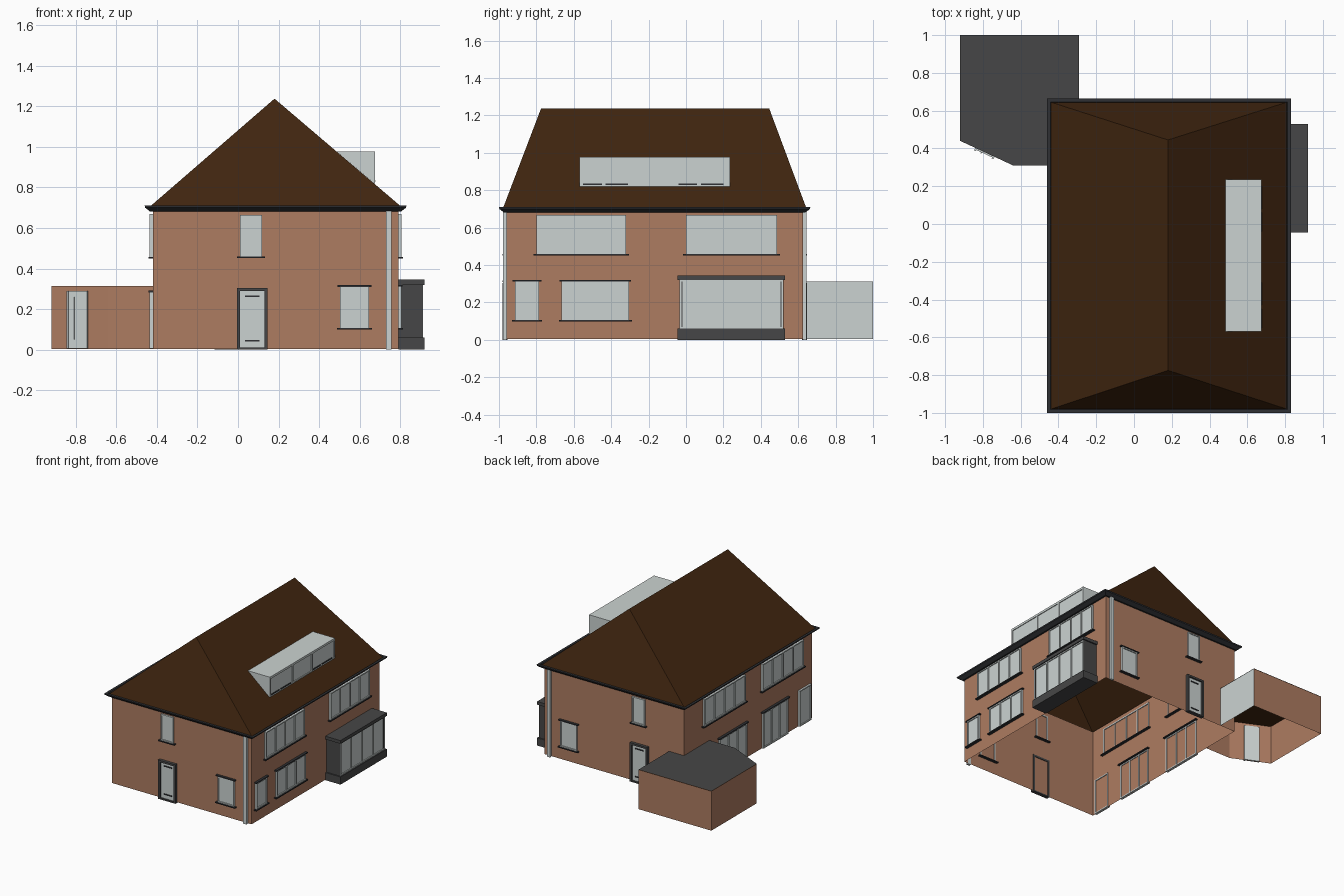
import bpy, bmesh
from mathutils import Vector

if "Cube" in bpy.data.objects:
    bpy.data.objects.remove(bpy.data.objects["Cube"])


def material(name, r, g, b):
    m = bpy.data.materials.new(name)
    m.use_nodes = True
    m.diffuse_color = (r, g, b, 1)
    m.node_tree.nodes["Principled BSDF"].inputs["Base Color"].default_value = (r, g, b, 1)
    return m


BRICK = material("brick", 0.42, 0.2, 0.12)
LIGHT = material("pale grey", 0.6, 0.65, 0.64)
DARK = material("dark grey", 0.062, 0.062, 0.063)
BLACK = material("charcoal", 0.028, 0.03, 0.034)
ROOF = material("brown tile", 0.052, 0.019, 0.005)


def finish(name, bm, *mats):
    mesh = bpy.data.meshes.new(name)
    bm.to_mesh(mesh)
    bm.free()
    for m in mats:
        mesh.materials.append(m)
    ob = bpy.data.objects.new(name, mesh)
    bpy.context.collection.objects.link(ob)
    return ob


def loft(bm, loops):
    """Bridge closed loops of points with quads; return vertex loops."""
    rings = [[bm.verts.new(p) for p in loop] for loop in loops]
    for a, b in zip(rings, rings[1:]):
        for i in range(len(a)):
            j = (i + 1) % len(a)
            bm.faces.new((a[i], a[j], b[j], b[i]))
    return rings


# House outline
X0, X1, Y0, Y1 = -0.42, 0.79, -0.96, 0.625


def outline(offset, z):
    a, b, c, d = X0 - offset, X1 + offset, Y0 - offset, Y1 + offset
    return [(a, c, z), (b, c, z), (b, d, z), (a, d, z)]


# Each wall: origin, horizontal direction, outward normal
FRONT = (Vector((0, Y0, 0)), Vector((1, 0, 0)), Vector((0, -1, 0)))
BACK = (Vector((0, Y1, 0)), Vector((1, 0, 0)), Vector((0, 1, 0)))
LEFT = (Vector((X1, 0, 0)), Vector((0, 1, 0)), Vector((1, 0, 0)))
RIGHT = (Vector((X0, 0, 0)), Vector((0, 1, 0)), Vector((-1, 0, 0)))


def boxes(name, mat, wall, items):
    """Boxes on a wall, each (u0, u1, z0, z1, depth0, depth1)."""
    origin, along, out = wall
    bm = bmesh.new()
    for u0, u1, z0, z1, d0, d1 in items:
        loops = [[origin + along * u + out * d + Vector((0, 0, z))
                  for u, d in ((u0, d0), (u1, d0), (u1, d1), (u0, d1))]
                 for z in (z0, z1)]
        low, high = loft(bm, loops)
        bm.faces.new(low)
        bm.faces.new(high)
    bmesh.ops.recalc_face_normals(bm, faces=bm.faces)
    return finish(name, bm, mat)


def window(name, wall, u0, u1, z0, z1, panes=1, sill=True, lintel=False, base=0):
    t, back, front = 0.009, base - 0.006, base + 0.015
    parts = [(u0, u1, z0, z1, base + 0.001, base + 0.008),
             (u0, u1, z0, z0 + t, back, front), (u0, u1, z1 - t, z1, back, front)]
    for i in range(panes + 1):
        u = u0 + (u1 - u0 - t) * i / panes
        parts.append((u, u + t, z0, z1, back, front))
    boxes(name, LIGHT, wall, parts)
    ledges = []
    if sill:
        ledges.append((u0 - 0.015, u1 + 0.015, z0 - 0.008, z0, base - 0.02, base + 0.022))
    if lintel:
        ledges.append((u0 - 0.012, u1 + 0.012, z1, z1 + 0.008, base - 0.02, base + 0.02))
    if ledges:
        boxes(name + "_ledges", BLACK, wall, ledges)


def door(name, wall, u0, u1):
    z, t = 0.305, 0.015
    boxes(name + "_frame", DARK, wall, [
        (u0, u0 + t, 0, z, -0.005, 0.022), (u1 - t, u1, 0, z, -0.005, 0.022),
        (u0, u1, z - t, z, -0.005, 0.022), (u0, u1, 0, 0.01, -0.005, 0.022)])
    boxes(name + "_leaf", LIGHT, wall, [(u0 + t, u1 - t, 0.01, z - t, 0.001, 0.009)])
    boxes(name + "_fittings", BLACK, wall, [
        (u0 + 0.04, u1 - 0.04, h, h + 0.008, 0.008, 0.014) for h in (0.04, 0.26)])


# Brick walls, open above and below
bm = bmesh.new()
loft(bm, [outline(0, 0.004), outline(0, 0.7)])
finish("house_walls", bm, BRICK)

# Flared eaves
bm = bmesh.new()
loft(bm, [outline(o, z) for o, z in
          ((0, 0.68), (0.012, 0.68), (0.038, 0.7), (0.04, 0.71), (0.022, 0.71), (0.018, 0.7), (0, 0.7))])
finish("eaves", bm, BLACK)

# Hipped roof
bm = bmesh.new()
a, b, c, d = [bm.verts.new(p) for p in outline(0.02, 0.7)]
r0, r1 = bm.verts.new((0.18, -0.775, 1.237)), bm.verts.new((0.18, 0.445, 1.237))
for f in ((a, b, r0), (b, c, r1, r0), (c, d, r1), (d, a, r0, r1)):
    bm.faces.new(f)
finish("hipped_roof", bm, ROOF)

# Dormer: wedge that meets the roof slope
bm = bmesh.new()
section = ((0.485, 0.977), (0.67, 0.977), (0.67, 0.82))
s, e = loft(bm, [[(x, y, z) for x, z in section] for y in (-0.57, 0.235)])
bm.faces.new(s)
bm.faces.new(e)
bmesh.ops.recalc_face_normals(bm, faces=bm.faces)
finish("dormer", bm, LIGHT)
dormer_wall = (Vector((0.67, 0, 0)), LEFT[1], LEFT[2])
boxes("dormer_frame", LIGHT, dormer_wall,
      [(-0.57, 0.235, 0.96, 0.977, 0, 0.006), (-0.57, 0.235, 0.82, 0.829, 0, 0.006)] +
      [(u, u + 0.012, 0.82, 0.977, 0, 0.006) for u in (-0.57, -0.29, -0.05, 0.223)])
boxes("dormer_sill", BLACK, dormer_wall,
      [(-0.55, -0.45, 0.829, 0.835, 0, 0.008), (-0.43, -0.31, 0.829, 0.835, 0, 0.008),
       (-0.04, 0.06, 0.829, 0.835, 0, 0.008), (0.08, 0.2, 0.829, 0.835, 0, 0.008)])

# Front and back
door("front_door", FRONT, -0.005, 0.145)
door("back_door", BACK, -0.115, 0.035)
for name, wall, u in (("front", FRONT, 0.01), ("back", BACK, -0.085)):
    window(name + "_upper_window", wall, u, u + 0.108, 0.46, 0.665)
    window(name + "_lower_window", wall, 0.503, 0.645, 0.107, 0.31, lintel=True)
    boxes(name + "_drainpipe", LIGHT, wall, [(0.73, 0.757, 0, 0.685, 0, 0.018)])

# Left side windows
for i, (u0, u1) in enumerate(((-0.8, -0.32), (0.0, 0.487))):
    window(f"left_upper_window_{i}", LEFT, u0, u1, 0.458, 0.668, 4)
window("left_small_window", LEFT, -0.915, -0.785, 0.107, 0.312, 1, lintel=True)
window("left_wide_window", LEFT, -0.665, -0.305, 0.107, 0.312, 3, lintel=True)

# Bay window
boxes("bay_shell", DARK, LEFT, [
    (-0.045, 0.53, 0, 0.06, 0, 0.13), (-0.045, 0.53, 0.32, 0.345, 0, 0.13),
    (-0.035, -0.02, 0.06, 0.32, 0, 0.12), (0.505, 0.52, 0.06, 0.32, 0, 0.12)])
window("bay_glazing", LEFT, -0.034, 0.519, 0.06, 0.32, 4, sill=False, base=0.107)

# Right side windows and doors
for i, (u0, u1) in enumerate(((-0.84, -0.33), (-0.12, 0.39))):
    window(f"right_upper_window_{i}", RIGHT, u0, u1, 0.458, 0.668, 4)
for i, (u0, u1) in enumerate(((-0.65, -0.34), (-0.14, 0.2))):
    window(f"patio_door_{i}", RIGHT, u0, u1, 0.005, 0.283, 3, sill=False, lintel=True)
window("side_door", RIGHT, -0.935, -0.79, 0.005, 0.285, 1, sill=False)

# Annex: brick walls with one pale wall, flat roof and brown ceiling
plan = [(-0.29, Y1), (-0.29, 1), (-0.92, 1), (-0.92, 0.44), (-0.64, 0.31), (X0, 0.31)]
bm = bmesh.new()
low = [bm.verts.new((x, y, 0.004)) for x, y in plan]
top = [bm.verts.new((x, y, 0.313)) for x, y in plan]
for i in range(len(plan) - 1):
    f = bm.faces.new((low[i], low[i + 1], top[i + 1], top[i]))
    f.material_index = 1 if i == 0 else 0
finish("annex_walls", bm, BRICK, LIGHT)
roof_plan = plan + [(X0, Y1)]
for name, mat, z in (("annex_roof", DARK, 0.315), ("annex_ceiling", ROOF, 0.311)):
    bm = bmesh.new()
    bm.faces.new([bm.verts.new((x, y, z)) for x, y in roof_plan])
    bmesh.ops.triangulate(bm, faces=bm.faces)
    finish(name, bm, mat)

# Door in the angled annex wall
start, end = Vector((-0.92, 0.44, 0)), Vector((-0.64, 0.31, 0))
along = (end - start).normalized()
angled = (start, along, Vector((along.y, -along.x, 0)))
boxes("annex_door", LIGHT, angled, [
    (0.088, 0.2, 0.005, 0.29, -0.008, 0.008), (0.088, 0.098, 0.005, 0.29, -0.01, 0.014),
    (0.19, 0.2, 0.005, 0.29, -0.01, 0.014), (0.125, 0.13, 0.05, 0.26, 0.008, 0.014)])
